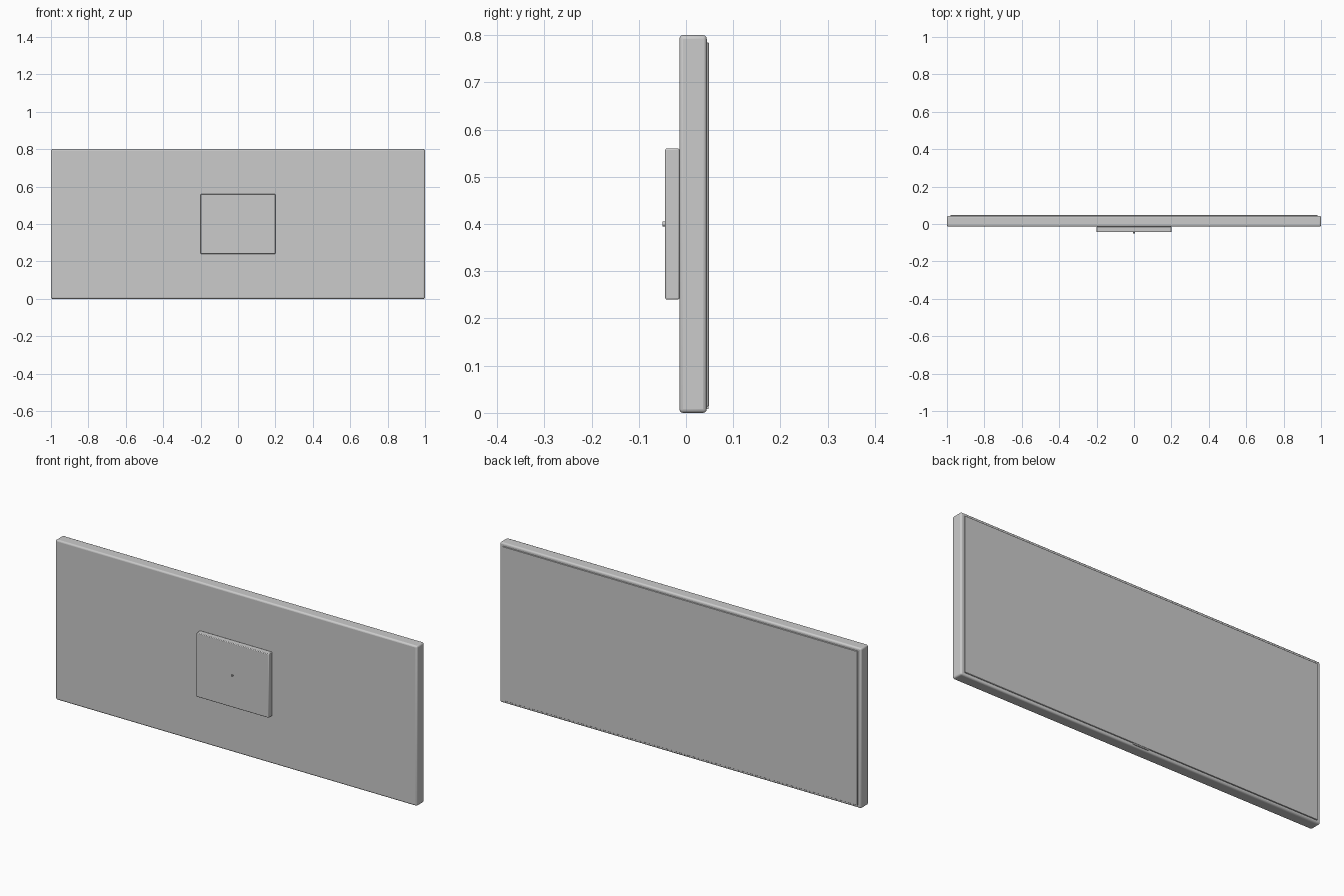
import bpy, math

if "Cube" in bpy.data.objects:
    bpy.data.objects.remove(bpy.data.objects["Cube"])

# Single flat finish
grey = bpy.data.materials.new("neutral_grey")
grey.diffuse_color = (0.6, 0.6, 0.6, 1)
grey.use_nodes = True
grey.node_tree.nodes["Principled BSDF"].inputs["Base Color"].default_value = grey.diffuse_color


def finish(ob, name, bevel=0.0, segments=3):
    ob.name = name
    ob.data.materials.append(grey)
    if bevel:
        mod = ob.modifiers.new("rounded_edges", 'BEVEL')
        mod.width = bevel
        mod.segments = segments
    bpy.ops.object.shade_smooth_by_angle(angle=math.radians(35))
    return ob


def box(name, x, y, z, bevel=0.0, segments=3):
    """Box from (min, max) ranges on each axis."""
    ranges = (x, y, z)
    bpy.ops.mesh.primitive_cube_add(size=1, location=[(a + b) / 2 for a, b in ranges])
    ob = bpy.context.object
    ob.scale = [b - a for a, b in ranges]
    bpy.ops.object.transform_apply(location=False, rotation=False, scale=True)
    return finish(ob, name, bevel, segments)


# Main cabinet with softly rounded edges
box("cabinet", (-1, 1), (-0.014, 0.044), (0, 0.8), 0.008)

# Display panel standing slightly proud of the cabinet
box("screen", (-0.982, 0.982), (0.04, 0.049), (0.014, 0.784), 0.001, 1)

# Small sensor tab under the screen
box("sensor_tab", (-0.042, 0.042), (0.04, 0.048), (0.008, 0.016))

# Wall mounting plate and its central stud
box("mount_plate", (-0.2, 0.2), (-0.044, -0.014), (0.24, 0.56), 0.003, 2)
bpy.ops.mesh.primitive_cylinder_add(vertices=16, radius=0.005, depth=0.008,
                                    location=(0, -0.046, 0.4),
                                    rotation=(math.pi / 2, 0, 0))
finish(bpy.context.object, "mount_stud")
